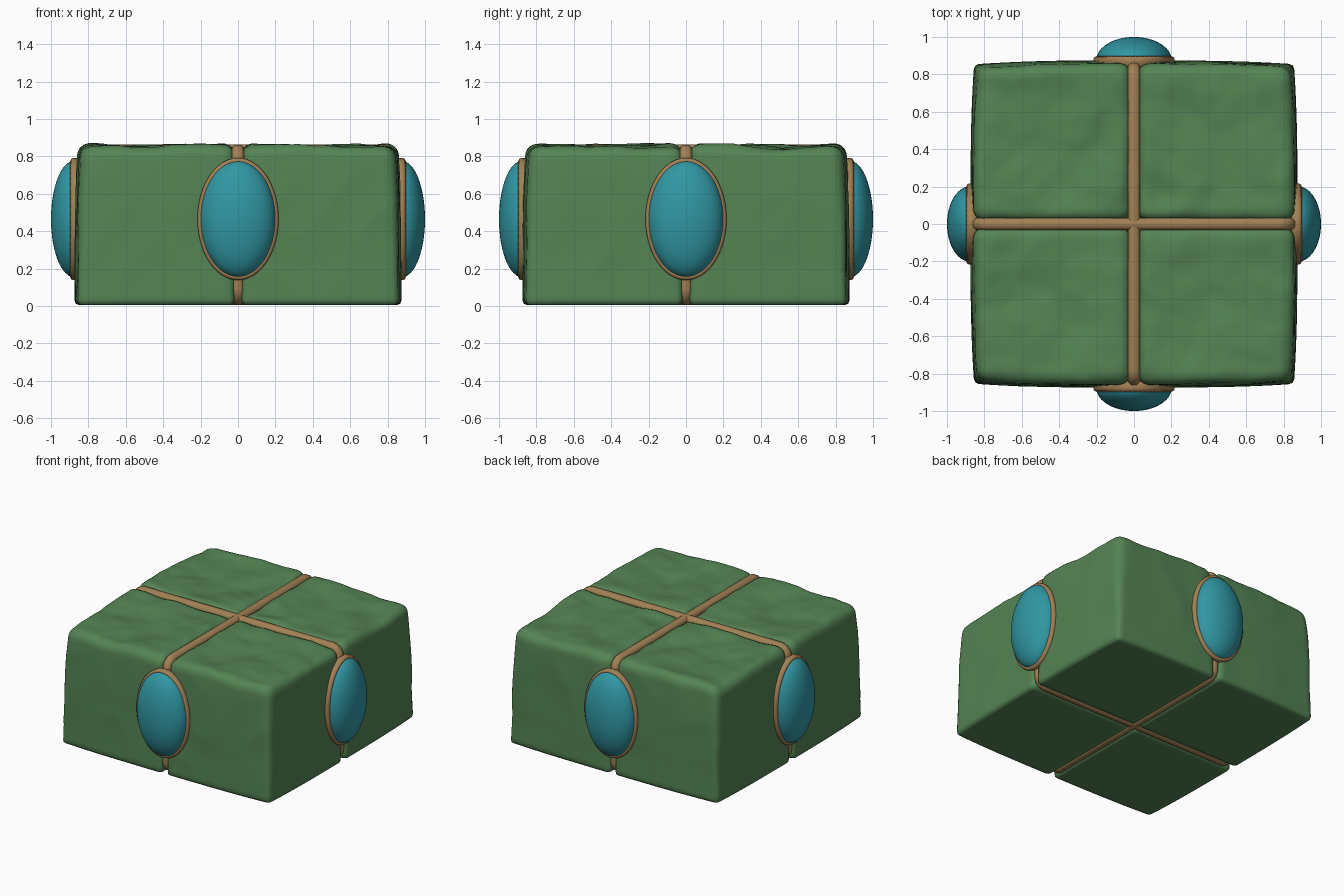
import bpy, bmesh, math
from mathutils import Vector, Matrix, noise

if "Cube" in bpy.data.objects:
    bpy.data.objects.remove(bpy.data.objects["Cube"])


def material(name, rgb):
    m = bpy.data.materials.new(name)
    m.diffuse_color = (*rgb, 1)
    m.use_nodes = True
    m.node_tree.nodes["Principled BSDF"].inputs["Base Color"].default_value = m.diffuse_color
    return m


STONE = material("green_stone", (0.09, 0.23, 0.09))
GOLD = material("dull_gold", (0.36, 0.22, 0.09))
GEM = material("teal_gem", (0.03, 0.31, 0.37))


def finish(bm, name, mat):
    bmesh.ops.recalc_face_normals(bm, faces=bm.faces)
    for f in bm.faces:
        f.smooth = True
    me = bpy.data.meshes.new(name)
    bm.to_mesh(me)
    bm.free()
    me.materials.append(mat)
    ob = bpy.data.objects.new(name, me)
    bpy.context.collection.objects.link(ob)
    return ob


def clamp(v, lo, hi):
    return max(lo, min(hi, v))


# Weathered stone block: rounded box with a dented top and worn outer edges
def stone_block(name, sx, sy, seed):
    lo, hi = Vector((0.02, 0.02, 0.005)), Vector((0.875, 0.875, 0.872))
    bm = bmesh.new()
    bmesh.ops.create_cube(bm, size=1)
    bmesh.ops.subdivide_edges(bm, edges=bm.edges[:], cuts=31, use_grid_fill=True)
    off = Vector((seed * 7.3, seed * 3.1, seed * 5.7))
    for v in bm.verts:
        p = Vector([lo[i] + (v.co[i] + 0.5) * (hi[i] - lo[i]) for i in range(3)])
        r = 0.025 + 0.04 * p.z / hi.z
        core = Vector([clamp(p[i], lo[i] + r, hi[i] - r) for i in range(3)])
        d = p - core
        if d.length > 1e-6:
            p = core + d.normalized() * r
        u, w = p.x / hi.x, p.y / hi.y
        t = clamp(p.z / hi.z, 0, 1)
        # slight taper and a worn outer corner
        p.x -= 0.02 * t ** 4 * u
        p.y -= 0.02 * t ** 4 * w
        corner = (clamp(u, 0, 1) * clamp(w, 0, 1)) ** 3
        p.x -= 0.02 * corner
        p.y -= 0.02 * corner
        # shallow hollow and lumps in the top
        q = Vector((p.x * sx, p.y * sy, p.z))
        bowl = max(0, math.sin(math.pi * clamp(u, 0, 1)) * math.sin(math.pi * clamp(w, 0, 1)))
        lump = noise.noise(q * 4.5 + off)
        fine = noise.noise(q * 11 + off)
        top = clamp((t - 0.7) / 0.3, 0, 1) ** 2
        p.z -= top * (0.022 * bowl + 0.025 * corner + 0.026 * max(0, lump + 0.2) + 0.006 * fine)
        # gentle unevenness on the outer sides
        side = clamp(4 * t, 0, 1) * 0.012
        p.x -= side * u ** 4 * abs(noise.noise(q * 3 + off))
        p.y -= side * w ** 4 * abs(noise.noise(q * 3 - off))
        v.co = (p.x * sx, p.y * sy, p.z)
    return finish(bm, name, STONE)


n = 0
for sx, lr in ((-1, "left"), (1, "right")):
    for sy, fb in ((-1, "front"), (1, "back")):
        n += 1
        stone_block(f"stone_block_{fb}_{lr}", sx, sy, n)


# Binding band: rounded bar swept round a rounded rectangle
def band(name, angle):
    half, z0, z1, rad = 0.835, 0.034, 0.836, 0.06
    path = []
    for k, (cx, cz) in enumerate(((half - rad, z1 - rad), (-half + rad, z1 - rad),
                                  (-half + rad, z0 + rad), (half - rad, z0 + rad))):
        for i in range(6):
            a = math.radians(90 * k + 18 * i)
            path.append((cx, cz, math.cos(a), math.sin(a), rad))
    section = ((-0.032, -0.02), (0.032, -0.02), (0.032, 0.01), (0.016, 0.028),
               (-0.016, 0.028), (-0.032, 0.01))
    bm = bmesh.new()
    rings = [[bm.verts.new((cx + c * (r + h), s, cz + sn * (r + h))) for s, h in section]
             for cx, cz, c, sn, r in path]
    for i in range(len(rings)):
        a, b = rings[i - 1], rings[i]
        for j in range(len(section)):
            bm.faces.new((a[j - 1], a[j], b[j], b[j - 1]))
    bmesh.ops.rotate(bm, verts=bm.verts, matrix=Matrix.Rotation(angle, 3, 'Z'))
    return finish(bm, name, GOLD)


band("band_left_right", 0)
band("band_front_back", math.pi / 2)


# Oval lathe facing -y: profile of (width radius, height radius, distance outward)
def oval(name, profile, angle, mat, seg=48):
    bm = bmesh.new()
    rings = []
    for rx, rz, d in profile:
        rings.append([bm.verts.new((rx * math.cos(2 * math.pi * i / seg), -d,
                                    0.465 + rz * math.sin(2 * math.pi * i / seg)))
                      for i in range(seg)])
    for a, b in zip(rings, rings[1:]):
        for i in range(seg):
            bm.faces.new((a[i - 1], a[i], b[i], b[i - 1]))
    bm.faces.new(rings[0])
    bm.faces.new(rings[-1])
    bmesh.ops.rotate(bm, verts=bm.verts, matrix=Matrix.Rotation(angle, 3, 'Z'))
    return finish(bm, name, mat)


rim = [(0.2 + o, 0.31 + o, d) for o, d in
       ((-0.04, 0.82), (0.0, 0.835), (0.015, 0.85), (0.017, 0.88), (0.012, 0.892),
        (0.0, 0.897), (-0.012, 0.888))]
dome = [(0.202 * math.cos(a), 0.312 * math.cos(a), 0.875 + 0.125 * math.sin(a))
        for a in [math.radians(6 * i) for i in range(15)] + [math.radians(89)]]

# Four gems in gold settings, one on each side
for k, side in enumerate(("front", "right", "back", "left")):
    oval(f"gem_setting_{side}", rim, k * math.pi / 2, GOLD)
    oval(f"gem_{side}", dome, k * math.pi / 2, GEM)
